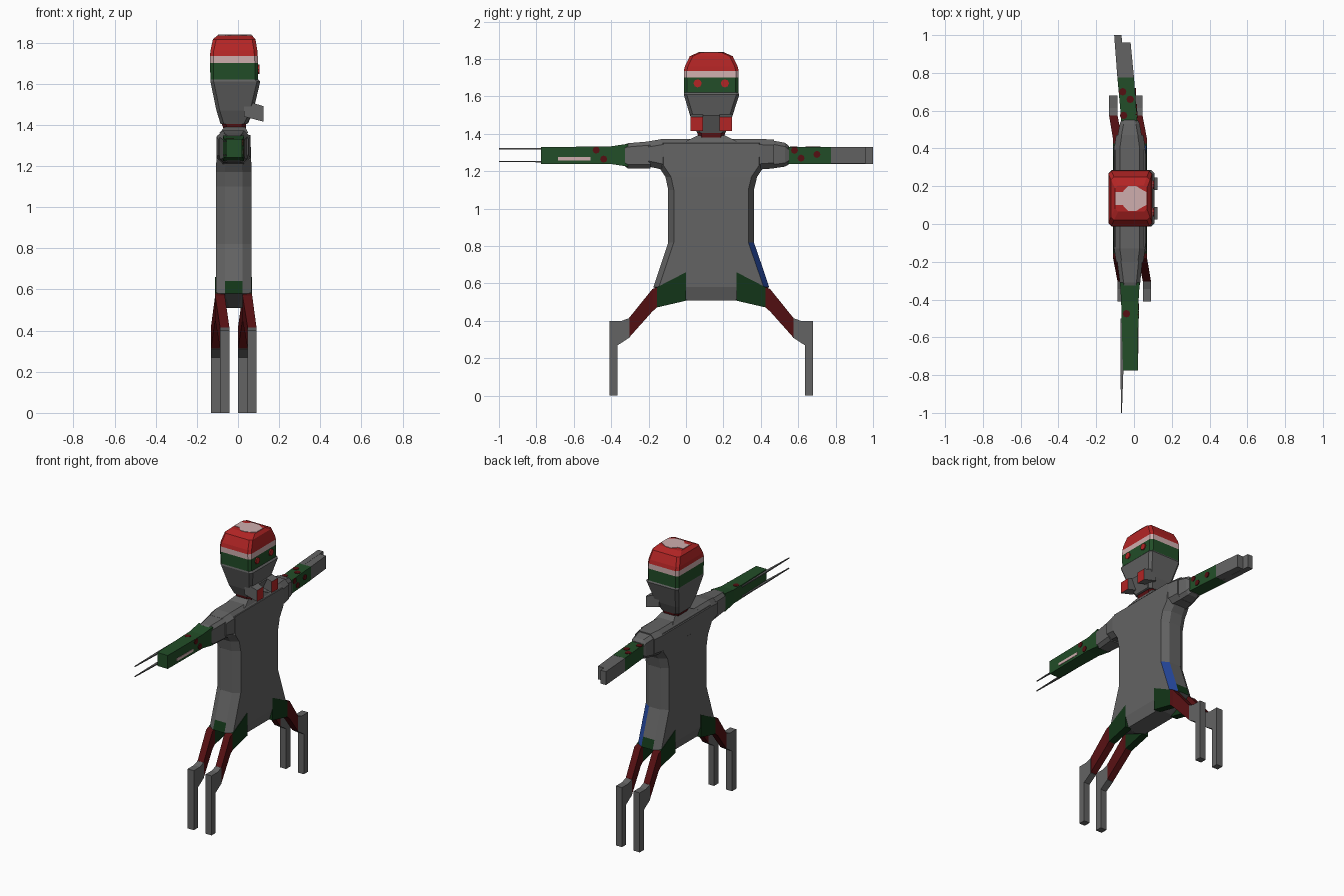
import bpy, bmesh, math

MID = 0.135  # body centre line in y


def material(name, r, g, b):
    m = bpy.data.materials.new(name)
    m.diffuse_color = (r, g, b, 1)
    return m


GREY = material("grey", 0.125, 0.125, 0.125)
RED = material("red", 0.45, 0.018, 0.018)
DARK_RED = material("dark red", 0.09, 0.005, 0.006)
GREEN = material("green", 0.016, 0.075, 0.021)
DARK_GREEN = material("dark green", 0.006, 0.036, 0.009)
PINK = material("pale pink", 0.62, 0.42, 0.42)
BLUE = material("blue", 0.017, 0.06, 0.32)


def finish(name, bm, mats, rule=None):
    bmesh.ops.recalc_face_normals(bm, faces=bm.faces)
    bm.normal_update()
    if rule:
        for f in bm.faces:
            f.material_index = rule(f.calc_center_median(), f.normal)
    me = bpy.data.meshes.new(name)
    bm.to_mesh(me)
    bm.free()
    for m in mats:
        me.materials.append(m)
    ob = bpy.data.objects.new(name, me)
    bpy.context.collection.objects.link(ob)
    return ob


def loft(name, axis, sections, mats, ca=0, cb=0, rule=None):
    """Skin chamfered rectangles (t, a0, a1, b0, b1) placed along an axis."""
    place = {"x": lambda t, a, b: (t, a, b), "y": lambda t, a, b: (a, t, b),
             "z": lambda t, a, b: (a, b, t)}[axis]
    bm = bmesh.new()
    rings = []
    for t, a0, a1, b0, b1 in sections:
        if ca:
            pts = [(a0 + ca, b0), (a1 - ca, b0), (a1, b0 + cb), (a1, b1 - cb),
                   (a1 - ca, b1), (a0 + ca, b1), (a0, b1 - cb), (a0, b0 + cb)]
        else:
            pts = [(a0, b0), (a1, b0), (a1, b1), (a0, b1)]
        rings.append([bm.verts.new(place(t, a, b)) for a, b in pts])
    n = len(rings[0])
    for lo, hi in zip(rings, rings[1:]):
        for i in range(n):
            bm.faces.new((lo[i], lo[(i + 1) % n], hi[(i + 1) % n], hi[i]))
    bm.faces.new(rings[0])
    bm.faces.new(rings[-1])
    return finish(name, bm, mats, rule)


def prism(name, pts, axis, lo, hi, mat):
    """Extrude an outline along x (points are y, z) or along z (points are x, y)."""
    bm = bmesh.new()
    put = (lambda p, t: (t, p[0], p[1])) if axis == "x" else (lambda p, t: (p[0], p[1], t))
    a = [bm.verts.new(put(p, lo)) for p in pts]
    b = [bm.verts.new(put(p, hi)) for p in pts]
    n = len(pts)
    for i in range(n):
        bm.faces.new((a[i], a[(i + 1) % n], b[(i + 1) % n], b[i]))
    bm.faces.new(a)
    bm.faces.new(b)
    return finish(name, bm, [mat])


def disc(u, v, r, n=8):
    return [(u + r * math.cos(i * math.tau / n), v + r * math.sin(i * math.tau / n)) for i in range(n)]


# Torso with flared hips and blue hip stripe
def torso_rule(c, n):
    if c.z < 0.63 and abs(n.y) > 0.5 and abs(n.x) < 0.3 and abs(c.y - MID) > 0.1:
        return 1
    if 0.58 < c.z < 0.8 and n.x > 0.2 and n.y > 0.2:
        return 2
    return 0


loft("torso", "z", [
    (0.51, -0.085, 0.045, -0.02, 0.29),
    (0.58, -0.108, 0.066, -0.175, 0.445),
    (0.64, -0.108, 0.066, -0.155, 0.425),
    (0.82, -0.108, 0.066, -0.095, 0.363),
    (1.10, -0.108, 0.066, -0.095, 0.363),
    (1.17, -0.108, 0.066, -0.11, 0.38),
    (1.23, -0.105, 0.064, -0.15, 0.42),
    (1.35, -0.10, 0.06, -0.15, 0.42)],
    [GREY, DARK_GREEN, BLUE], 0.045, 0.03, torso_rule)

# Shoulder yoke and collar
loft("shoulder_yoke", "y", [
    (-0.20, -0.095, 0.05, 1.225, 1.36), (-0.13, -0.105, 0.06, 1.21, 1.372),
    (0.40, -0.105, 0.06, 1.21, 1.372), (0.47, -0.095, 0.05, 1.215, 1.37)],
    [GREY], 0.03, 0.03)
loft("collar", "z", [(1.36, -0.09, 0.05, 0.0, 0.27), (1.39, -0.065, 0.035, 0.06, 0.21)], [GREY])
loft("neck", "z", [(1.38, -0.07, 0.04, 0.065, 0.205), (1.42, -0.085, 0.04, 0.06, 0.21)], [DARK_RED], 0.02, 0.02)

# Head with painted bands
loft("head", "z", [
    (1.405, -0.085, 0.045, 0.06, 0.21),
    (1.47, -0.105, 0.075, 0.03, 0.24),
    (1.61, -0.134, 0.108, -0.012, 0.285),
    (1.62, -0.134, 0.098, -0.01, 0.28),
    (1.70, -0.136, 0.098, -0.012, 0.282),
    (1.735, -0.136, 0.096, -0.012, 0.282),
    (1.76, -0.134, 0.094, -0.006, 0.276),
    (1.815, -0.122, 0.085, 0.02, 0.25),
    (1.835, -0.10, 0.068, 0.065, 0.205)],
    [GREY, GREEN, PINK, RED], 0.016, 0.016,
    lambda c, n: 0 if c.z < 1.617 else 1 if c.z < 1.70 else 2 if c.z < 1.735 else 3)
prism("crown_patch", [(-0.098, 0.10), (-0.06, 0.10), (-0.03, 0.068), (0.01, 0.068), (0.045, 0.09), (0.066, 0.10),
                      (0.066, 0.17), (0.045, 0.18), (0.01, 0.202), (-0.03, 0.202), (-0.06, 0.17), (-0.098, 0.17)],
      "z", 1.832, 1.838, PINK)

# Eyes and the two angled cheek filters with red ends
for s in (-1, 1):
    side = "left" if s < 0 else "right"
    prism(side + "_eye", disc(MID + s * 0.073, 1.67, 0.022), "x", 0.09, 0.105, RED)
    y = MID + s * 0.078
    loft(side + "_cheek_filter", "x",
         [(0.03, y - 0.033, y + 0.033, 1.44, 1.52), (0.125, y - 0.033, y + 0.033, 1.415, 1.49)],
         [GREY, RED], rule=lambda c, n: 1 if n.x > 0.8 else 0)
loft("chin", "z", [(1.41, -0.02, 0.05, 0.08, 0.19), (1.50, -0.02, 0.092, 0.07, 0.20)], [GREY])

# Four legs: hip, thigh and bent shin; opposite sides lean opposite ways in x
for s in (-1, 1):
    def my(y):
        return y if s < 0 else 2 * MID - y
    for pos, hip0, hip1, foot0, foot1 in (
            ("front", 0.022, 0.069, (0.047 if s < 0 else 0.0), (0.09 if s < 0 else 0.045)),
            ("rear", -0.111, -0.064, (-0.087 if s < 0 else -0.132), (-0.042 if s < 0 else -0.087))):
        tag = pos + ("_left_" if s < 0 else "_right_")
        loft(tag + "hip", "y", [(my(0.0), hip0, hip1, 0.508, 0.66),
                                (my(-0.155), hip0, hip1, 0.472, 0.58)], [DARK_GREEN])
        loft(tag + "thigh", "y", [(my(-0.155), hip0, hip1, 0.472, 0.58),
                                  (my(-0.18), hip0, hip1, 0.45, 0.57),
                                  (my(-0.305), foot0, foot1, 0.31, 0.415)], [DARK_RED])
        prism(tag + "shin", [(my(y), z) for y, z in (
            (-0.41, 0.0), (-0.41, 0.40), (-0.345, 0.40), (-0.303, 0.415),
            (-0.303, 0.31), (-0.365, 0.27), (-0.365, 0.0))], "x", foot0, foot1, GREY)

# Left arm with stripe and two long claws
loft("left_shoulder", "y", [(-0.19, -0.09, 0.045, 1.215, 1.36), (-0.31, -0.075, 0.033, 1.215, 1.35),
                            (-0.325, -0.072, 0.03, 1.225, 1.345)], [GREY], 0.02, 0.02)
loft("left_arm", "y", [(-0.31, -0.074, 0.03, 1.225, 1.347), (-0.41, -0.068, 0.024, 1.24, 1.332),
                       (-0.775, -0.058, 0.02, 1.24, 1.33)], [GREEN])
prism("arm_stripe", [(-0.685, 1.257), (-0.51, 1.257), (-0.51, 1.275), (-0.685, 1.275)], "x", 0.018, 0.0245, PINK)
for name, z in (("upper_claw", 1.32), ("lower_claw", 1.252)):
    loft(name, "y", [(-0.50, -0.072, -0.055, z - 0.004, z + 0.004),
                     (-0.77, -0.072, -0.056, z - 0.004, z + 0.004),
                     (-1.0, -0.068, -0.064, z - 0.003, z + 0.003)], [GREY])

# Right arm with a two-part hand
loft("right_shoulder", "y", [(0.46, -0.088, 0.042, 1.215, 1.365), (0.53, -0.075, 0.03, 1.225, 1.352),
                             (0.55, -0.068, 0.02, 1.237, 1.335)], [GREY], 0.02, 0.02)
loft("right_arm", "y", [(0.545, -0.067, 0.017, 1.24, 1.33), (0.775, -0.088, 0.0, 1.24, 1.33)], [GREEN])
loft("hand_front", "y", [(0.775, -0.06, 0.0, 1.241, 1.329), (0.96, -0.065, -0.018, 1.241, 1.329)], [GREY])
loft("hand_rear", "y", [(0.775, -0.088, -0.05, 1.24, 1.33), (1.0, -0.105, -0.066, 1.24, 1.33)], [GREY])

# Dark red arm spots on the forward face and on top
for i, (y, z, x) in enumerate(((-0.48, 1.313, 0.022), (-0.44, 1.265, 0.023),
                               (0.58, 1.312, 0.013), (0.615, 1.27, 0.011), (0.70, 1.29, 0.006))):
    prism("arm_spot_%d" % i, disc(y, z, 0.019), "x", x - 0.005, x + 0.0045, DARK_RED)
for i, (x, y) in enumerate(((-0.04, -0.475), (-0.055, 0.575), (-0.02, 0.66), (-0.06, 0.70))):
    prism("top_spot_%d" % i, disc(x, y, 0.02), "z", 1.326, 1.333, DARK_RED)
